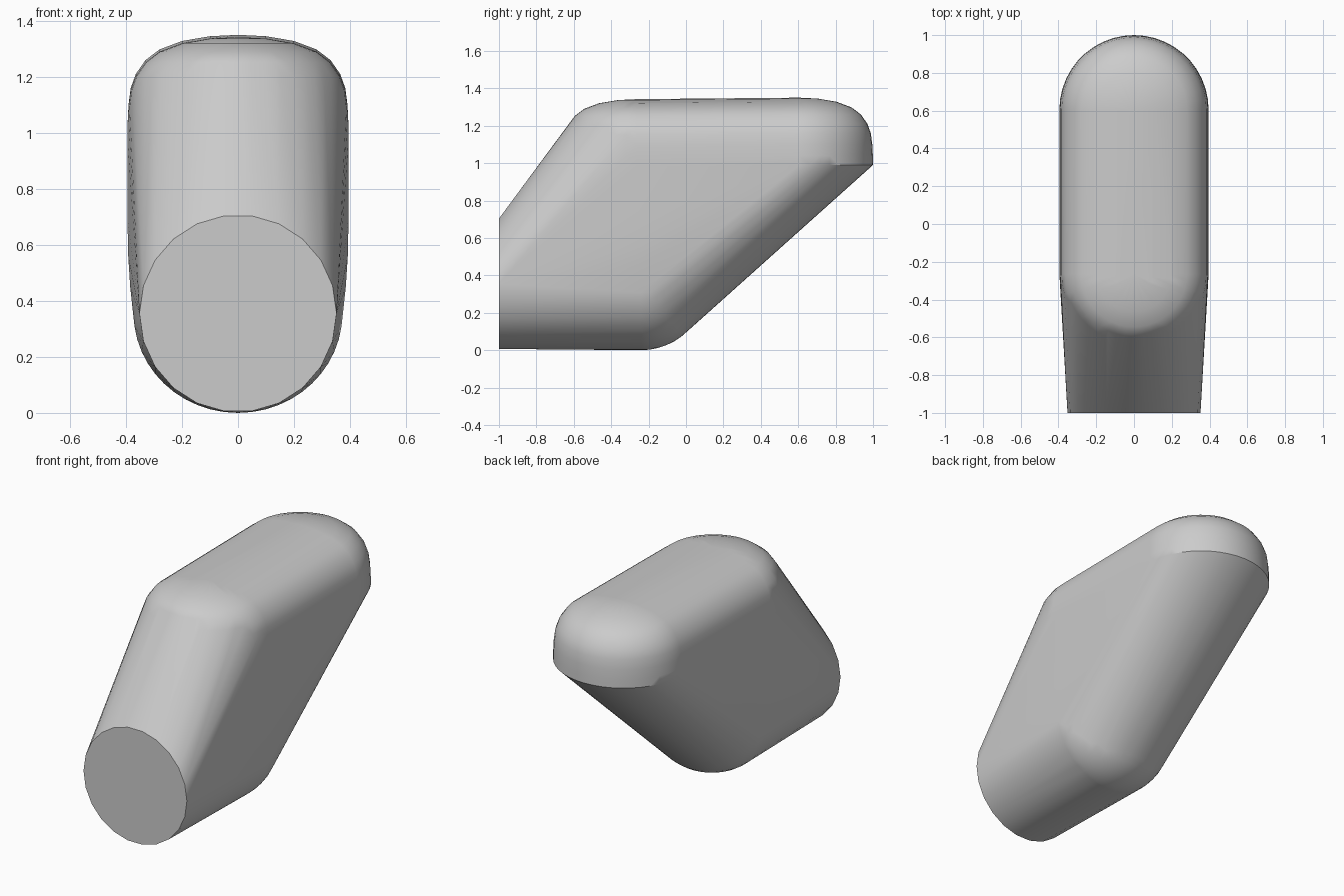
import bpy, bmesh
from math import sin, cos, pi, radians

cube = bpy.data.objects.get("Cube")
if cube:
    bpy.data.objects.remove(cube, do_unlink=True)

grey = bpy.data.materials.new("plain grey")
grey.use_nodes = True
grey.diffuse_color = (0.6, 0.6, 0.6, 1)
grey.node_tree.nodes["Principled BSDF"].inputs["Base Color"].default_value = (0.6, 0.6, 0.6, 1)


def ring(radius, count):
    """Points of a circle around the origin."""
    return [(radius * cos(2 * pi * i / count), radius * sin(2 * pi * i / count))
            for i in range(count)]


points = []

# Flat round front opening
points += [(a, -1, 0.355 + b) for a, b in ring(0.352, 22)]

# Ball-shaped lower knee, slightly wider than the opening
for k in range(1, 13):
    t = pi / 2 * k / 12
    points += [(a * 1.05, -0.24 + b, 0.355 - 0.355 * cos(t))
               for a, b in ring(0.355 * sin(t), 44)]
points.append((0, -0.24, 0))

# Gentle swelling of the side walls above the knee
for x, z in ((0.385, 0.45), (0.392, 0.56), (0.395, 0.7)):
    points += [(s * x, -0.25, z) for s in (-1, 1)]

# Domed top, a rounded cap at each end of a long oval
dome = ((0.395, 0.99), (0.394, 1.04), (0.391, 1.1), (0.383, 1.16), (0.365, 1.21),
        (0.33, 1.26), (0.28, 1.298), (0.2, 1.328), (0.1, 1.345))
for centre, drop in ((0.605, 0), (-0.265, 0.008)):
    for radius, z in dome:
        points += [(a, centre + b, z - drop) for a, b in ring(radius, 44)]
    points.append((0, centre, 1.35 - drop))

# Wrap everything in one convex skin
bm = bmesh.new()
for p in points:
    bm.verts.new(p)
bmesh.ops.remove_doubles(bm, verts=bm.verts[:], dist=0.001)
bmesh.ops.convex_hull(bm, input=bm.verts[:])
loose = [v for v in bm.verts if not v.link_faces]
bmesh.ops.delete(bm, geom=loose, context='VERTS')
bmesh.ops.dissolve_limit(bm, angle_limit=radians(0.5), verts=bm.verts[:], edges=bm.edges[:])
bmesh.ops.recalc_face_normals(bm, faces=bm.faces[:])

mesh = bpy.data.meshes.new("angled_body")
bm.to_mesh(mesh)
bm.free()
mesh.materials.append(grey)
body = bpy.data.objects.new("angled_body", mesh)
bpy.context.collection.objects.link(body)

bpy.ops.object.select_all(action='DESELECT')
body.select_set(True)
bpy.context.view_layer.objects.active = body
bpy.ops.object.shade_smooth_by_angle(angle=radians(30))
weighted = body.modifiers.new("even_shading", 'WEIGHTED_NORMAL')
weighted.keep_sharp = True
